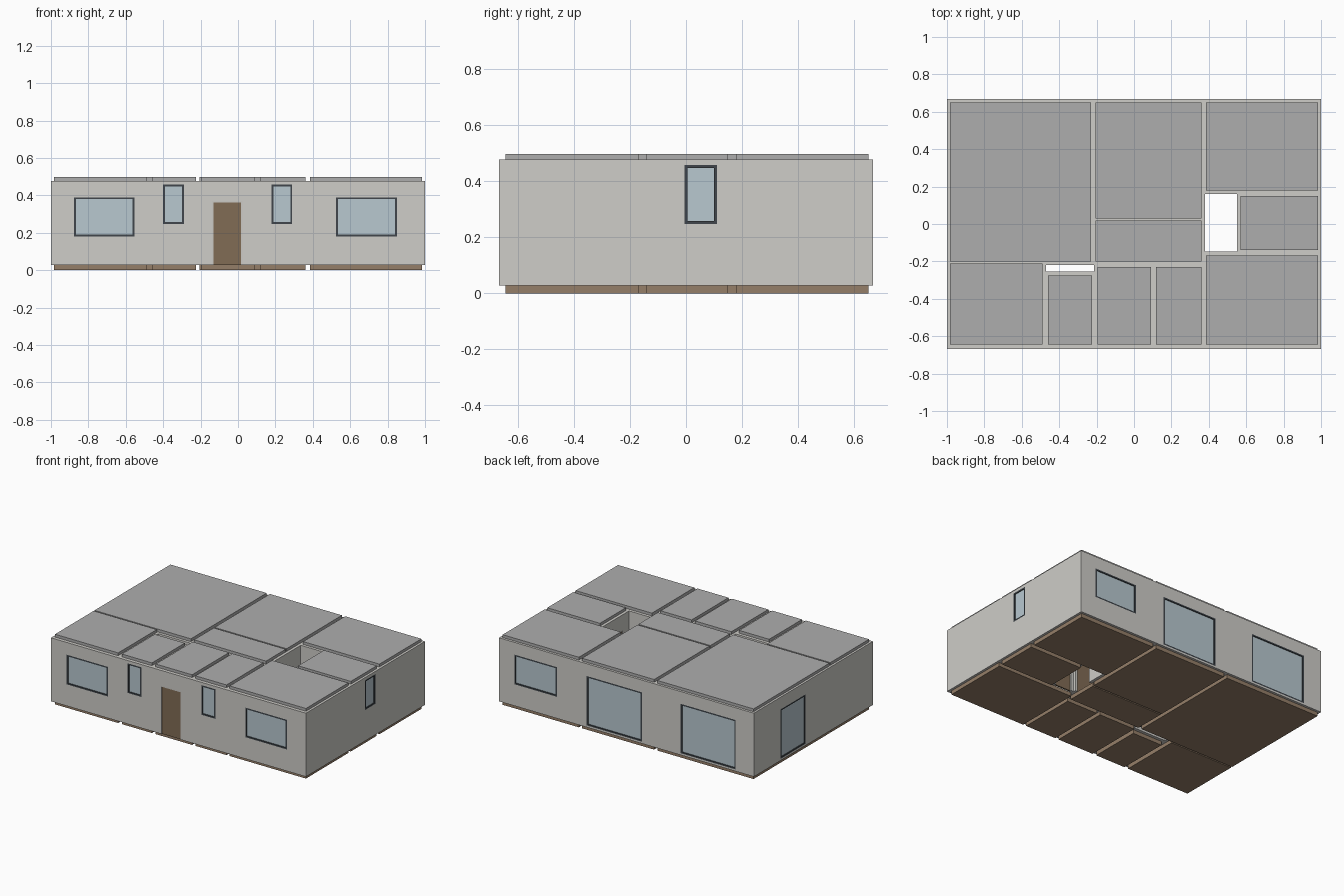
import bpy, bmesh
from mathutils import Matrix, Vector

if "Cube" in bpy.data.objects:
    bpy.data.objects.remove(bpy.data.objects["Cube"])


def material(name, rgb):
    m = bpy.data.materials.new(name)
    m.diffuse_color = (*rgb, 1)
    m.use_nodes = True
    m.node_tree.nodes["Principled BSDF"].inputs["Base Color"].default_value = m.diffuse_color
    return m


WALL = material("wall_plaster", (0.62, 0.61, 0.58))
ROOF = material("ceiling_grey", (0.42, 0.42, 0.42))
WOOD = material("floor_wood", (0.30, 0.21, 0.14))
DOOR = material("door_wood", (0.22, 0.15, 0.09))
TRIM = material("door_trim", (0.60, 0.59, 0.56))
FRAME = material("window_frame", (0.05, 0.06, 0.07))
GLASS = material("window_glass", (0.48, 0.58, 0.63))


def add_boxes(name, boxes, mat=None):
    """One object from boxes given as (x0, x1, y0, y1, z0, z1)."""
    bm = bmesh.new()
    for b in boxes:
        lo, hi = Vector(b[0::2]), Vector(b[1::2])
        bmesh.ops.create_cube(bm, size=1, matrix=Matrix.Translation((lo + hi) / 2)
                              @ Matrix.Diagonal((*(hi - lo), 1)))
    me = bpy.data.meshes.new(name)
    bm.to_mesh(me)
    bm.free()
    ob = bpy.data.objects.new(name, me)
    bpy.context.collection.objects.link(ob)
    if mat:
        me.materials.append(mat)
    return ob


FLOOR_Z, WALL_Z, TOP_Z = 0.027, 0.477, 0.497
HX, HY = 1.0, 0.667

# Rooms: x0, x1, y0, y1
rooms = {
    "living_room": (-0.985, -0.23, -0.20, 0.65),
    "dining_room": (-0.205, 0.36, 0.03, 0.65),
    "back_bedroom": (0.385, 0.983, 0.18, 0.65),
    "hall": (-0.205, 0.36, -0.20, 0.02),
    "bathroom": (0.57, 0.983, -0.14, 0.15),
    "front_bedroom": (0.385, 0.983, -0.643, -0.168),
    "kitchen": (-0.985, -0.49, -0.643, -0.21),
    "utility": (-0.46, -0.225, -0.643, -0.275),
    "entry": (-0.195, 0.09, -0.643, -0.23),
    "washroom": (0.117, 0.36, -0.643, -0.23),
}
# Spaces left without floor or ceiling
shafts = [(0.38, 0.55, -0.147, 0.16), (-0.47, -0.213, -0.253, -0.22)]

for name, r in rooms.items():
    add_boxes(name + "_floor", [(*r, 0, FLOOR_Z)], WOOD)
    add_boxes(name + "_ceiling", [(*r, WALL_Z, TOP_Z)], ROOF)


def across(axis, a0, a1, d0, d1, z0, z1):
    """Box running along x or y, with depth d0..d1 on the other axis."""
    if axis == "x":
        return (a0, a1, d0, d1, z0, z1)
    return (d0, d1, a0, a1, z0, z1)


def ring(axis, a0, a1, d0, d1, z0, z1, w, sill=True):
    """Frame bars around an opening."""
    zb = z0 + w if sill else z0
    bars = [across(axis, a0, a0 + w, d0, d1, zb, z1 - w),
            across(axis, a1 - w, a1, d0, d1, zb, z1 - w),
            across(axis, a0, a1, d0, d1, z1 - w, z1)]
    if sill:
        bars.append(across(axis, a0, a1, d0, d1, z0, zb))
    return bars


# Windows: running axis, start, end, outer face position, z0, z1
windows = {
    "kitchen_window": ("x", -0.877, -0.553, -HY, 0.18, 0.39),
    "utility_window": ("x", -0.40, -0.29, -HY, 0.247, 0.457),
    "washroom_window": ("x", 0.18, 0.29, -HY, 0.247, 0.457),
    "front_bedroom_window": ("x", 0.525, 0.85, -HY, 0.18, 0.39),
    "back_bedroom_window": ("x", 0.545, 0.88, HY, 0.18, 0.39),
    "dining_patio_window": ("x", -0.12, 0.312, HY, 0.04, 0.39),
    "living_patio_window": ("x", -0.856, -0.424, HY, 0.04, 0.39),
    "bathroom_window": ("y", -0.005, 0.11, HX, 0.247, 0.457),
    "side_patio_window": ("y", 0.09, 0.37, -HX, 0.04, 0.39),
}
# Doors: running axis, start, end, depth range through the wall
doors = {
    "front_door": ("x", -0.14, 0.025, -HY, -0.643),
    "entry_hall_door": ("x", -0.13, 0.02, -0.23, -0.20),
    "washroom_door": ("x", 0.17, 0.31, -0.23, -0.20),
    "back_bedroom_door": ("x", 0.395, 0.535, 0.16, 0.18),
    "front_bedroom_door": ("x", 0.395, 0.535, -0.168, -0.147),
    "bathroom_door": ("y", -0.08, 0.06, 0.55, 0.57),
    "living_room_door": ("y", -0.17, -0.03, -0.23, -0.205),
}
DOOR_TOP = 0.37
openings = []

# Window frames and panes
for name, (ax, a0, a1, face, z0, z1) in windows.items():
    s = 1 if face > 0 else -1
    depth = lambda p, q: sorted((face - s * p, face - s * q))
    openings.append(across(ax, a0, a1, *sorted((face + s * 0.02, face - s * 0.03)), z0, z1))
    add_boxes(name + "_frame", ring(ax, a0, a1, *depth(0, 0.018), z0, z1, 0.01), FRAME)
    add_boxes(name + "_glass", [across(ax, a0 + 0.01, a1 - 0.01, *depth(0.006, 0.011),
                                       z0 + 0.01, z1 - 0.01)], GLASS)

# Door panels and trims
for name, (ax, a0, a1, d0, d1) in doors.items():
    openings.append(across(ax, a0, a1, d0 - 0.005, d1 + 0.005, FLOOR_Z - 0.01, DOOR_TOP))
    add_boxes(name + "_trim", ring(ax, a0, a1, d0, d1, FLOOR_Z, DOOR_TOP, 0.008, False), TRIM)
    add_boxes(name, [across(ax, a0 + 0.008, a1 - 0.008, d0 + 0.004, d0 + 0.014,
                            FLOOR_Z, DOOR_TOP - 0.008)], DOOR)

# Open passage from the hall to the bedroom corridor
openings.append((0.35, 0.39, -0.13, 0.005, FLOOR_Z - 0.01, DOOR_TOP))

# Walls: solid block with rooms and openings cut out
walls = add_boxes("walls", [(-HX, HX, -HY, HY, FLOOR_Z, WALL_Z)], WALL)
cuts = {"room_cutter": [(*r, -0.1, 0.6) for r in list(rooms.values()) + shafts],
        "opening_cutter": openings}
for name, boxes in cuts.items():
    cutter = add_boxes(name, boxes)
    cutter.hide_render = True
    cutter.hide_set(True)
    mod = walls.modifiers.new(name, "BOOLEAN")
    mod.operation = "DIFFERENCE"
    mod.solver = "EXACT"
    mod.object = cutter
